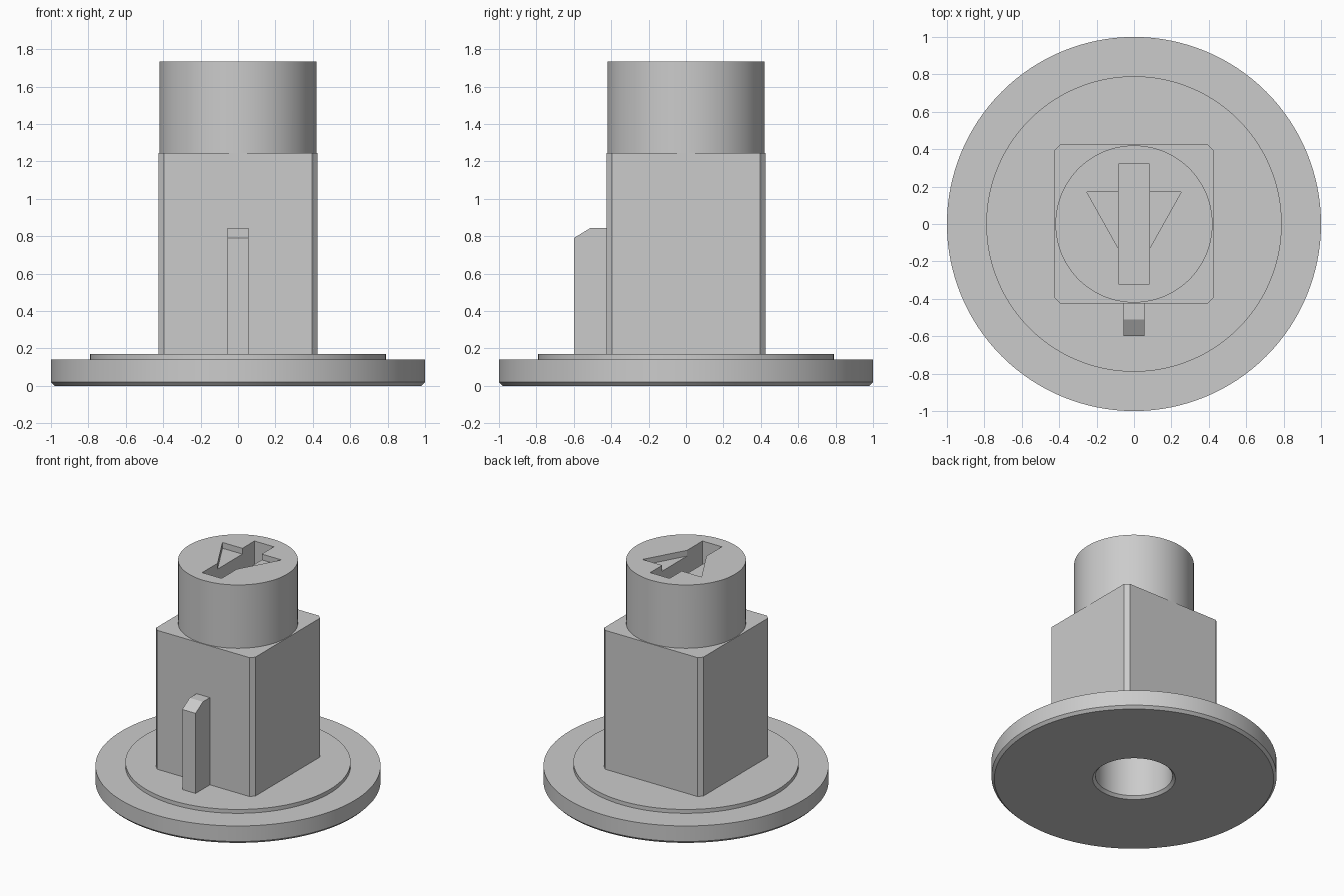
import bpy, bmesh
from math import cos, sin, pi, radians

if "Cube" in bpy.data.objects:
    bpy.data.objects.remove(bpy.data.objects["Cube"], do_unlink=True)

SEGMENTS = 128

grey = bpy.data.materials.new("plain grey")
grey.use_nodes = True
grey.diffuse_color = (0.6, 0.6, 0.6, 1)
grey.node_tree.nodes["Principled BSDF"].inputs["Base Color"].default_value = grey.diffuse_color


def finish(name, bm):
    bmesh.ops.recalc_face_normals(bm, faces=bm.faces)
    mesh = bpy.data.meshes.new(name)
    bm.to_mesh(mesh)
    bm.free()
    mesh.materials.append(grey)
    obj = bpy.data.objects.new(name, mesh)
    bpy.context.collection.objects.link(obj)
    return obj


def prism(name, outline, offset):
    """Extrude a closed outline of 3D points along an offset."""
    bm = bmesh.new()
    face = bm.faces.new([bm.verts.new(p) for p in outline])
    new = bmesh.ops.extrude_face_region(bm, geom=[face])["geom"]
    bmesh.ops.translate(bm, vec=offset, verts=[v for v in new if isinstance(v, bmesh.types.BMVert)])
    return finish(name, bm)


def turned(name, profile):
    """Stack rings of (radius, height) and cap both ends."""
    bm = bmesh.new()
    rings = [[bm.verts.new((r * cos(2 * pi * i / SEGMENTS), r * sin(2 * pi * i / SEGMENTS), z))
              for i in range(SEGMENTS)] for r, z in profile]
    for low, high in zip(rings, rings[1:]):
        for i in range(SEGMENTS):
            j = (i + 1) % SEGMENTS
            bm.faces.new((low[i], low[j], high[j], high[i]))
    bm.faces.new(rings[0])
    bm.faces.new(rings[-1])
    return finish(name, bm)


def combine(target, tool, operation):
    mod = target.modifiers.new(operation.lower(), "BOOLEAN")
    mod.operation = operation
    mod.solver = "EXACT"
    mod.object = tool
    bpy.context.view_layer.objects.active = target
    bpy.ops.object.modifier_apply(modifier=mod.name)
    bpy.data.objects.remove(tool, do_unlink=True)


# Round flange with a chamfered underside and a raised step
body = turned("flanged_post", [(0.98, 0), (1, 0.02), (1, 0.14), (0.79, 0.14), (0.79, 0.17)])

# Square post with cut corners
h, c = 0.425, 0.03
corners = [(h, h - c), (h - c, h), (c - h, h), (-h, h - c),
           (-h, c - h), (c - h, -h), (h - c, -h), (h, c - h)]
post = prism("square_post", [(x, y, 0.1) for x, y in corners], (0, 0, 1.145))

# Round head
head = turned("round_head", [(0.42, 1.1), (0.42, 1.735)])

# Key rib on the front with a sloped top
side = [(-0.38, 0.1), (-0.6, 0.1), (-0.6, 0.79), (-0.51, 0.845), (-0.38, 0.845)]
rib = prism("key_rib", [(-0.057, y, z) for y, z in side], (0.114, 0, 0))

for part in (post, head, rib):
    combine(body, part, "UNION")

# Blind bore from below with a chamfered mouth
bore = turned("bore_cutter", [(0.31, -0.02), (0.27, 0.02), (0.27, 1.0)])

# Shallow arrow and deeper slot in the head
arrow = prism("arrow_cutter", [(-0.253, 0.172, 1.69), (0.253, 0.172, 1.69), (0, -0.28, 1.69)], (0, 0, 0.2))
slot = prism("slot_cutter", [(x, y, 1.51) for x, y in
                             ((-0.083, -0.32), (0.083, -0.32), (0.083, 0.32), (-0.083, 0.32))], (0, 0, 0.4))

for cutter in (bore, arrow, slot):
    combine(body, cutter, "DIFFERENCE")

# Smooth round walls, crisp edges
bpy.ops.object.select_all(action="DESELECT")
body.select_set(True)
bpy.context.view_layer.objects.active = body
bpy.ops.object.shade_smooth_by_angle(angle=radians(25))
